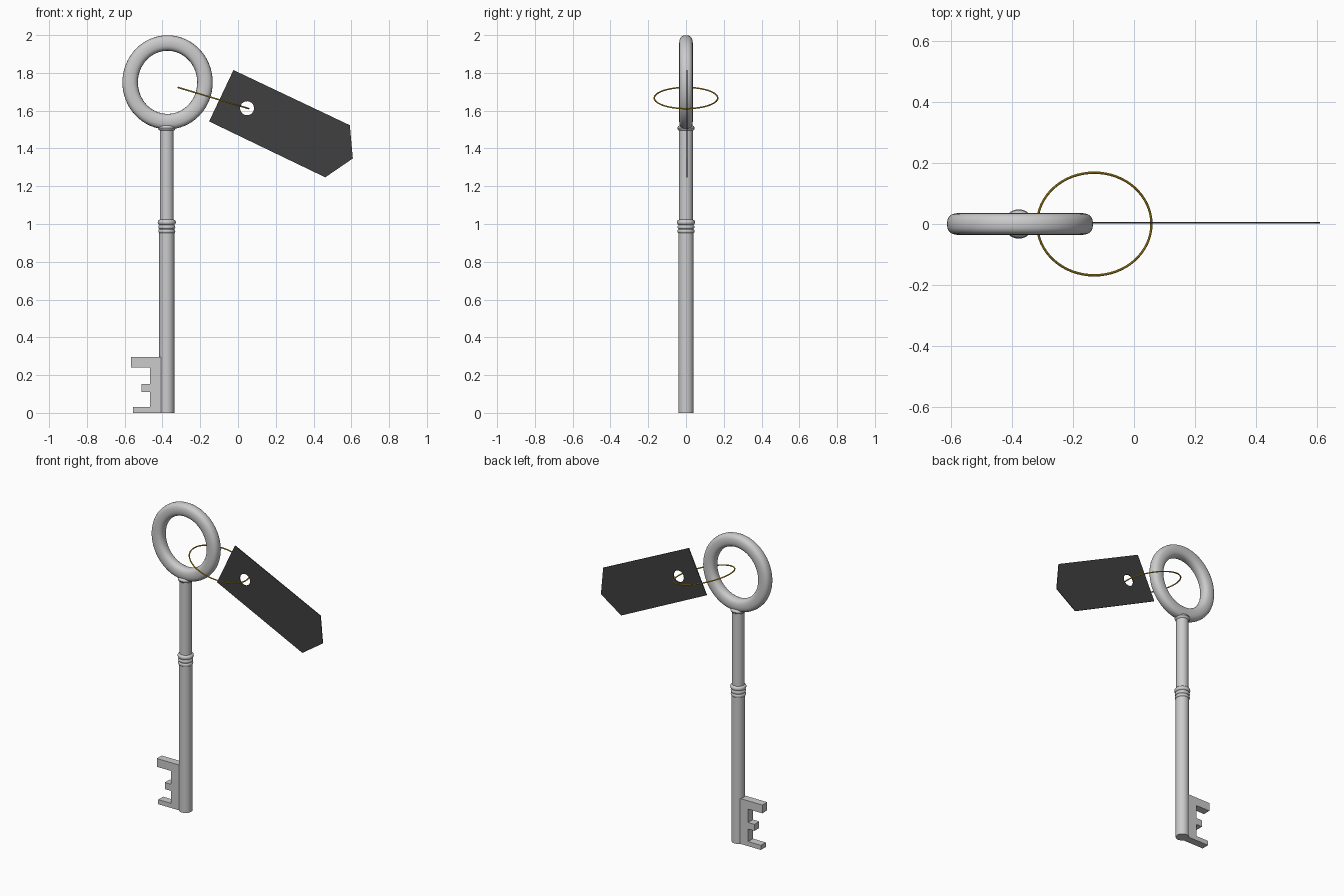
import bpy, bmesh, math
from mathutils import Vector

if "Cube" in bpy.data.objects:
    bpy.data.objects.remove(bpy.data.objects["Cube"])

KX = -0.377  # key shaft axis


def finish(name, bm, color=None, smooth=True):
    bmesh.ops.recalc_face_normals(bm, faces=bm.faces)
    me = bpy.data.meshes.new(name)
    bm.to_mesh(me)
    bm.free()
    ob = bpy.data.objects.new(name, me)
    bpy.context.collection.objects.link(ob)
    if color:
        mat = bpy.data.materials.new(name + "_colour")
        mat.diffuse_color = (*color, 1)
        mat.use_nodes = True
        mat.node_tree.nodes["Principled BSDF"].inputs["Base Color"].default_value = mat.diffuse_color
        me.materials.append(mat)
    if smooth:
        bpy.ops.object.select_all(action='DESELECT')
        ob.select_set(True)
        bpy.context.view_layer.objects.active = ob
        bpy.ops.object.shade_smooth_by_angle(angle=math.radians(35))
    return ob


def skin(bm, rings, closed):
    """Bridge successive vertex rings with quads."""
    rows = [[bm.verts.new(p) for p in r] for r in rings]
    n = len(rows[0])
    for i in range(len(rows) if closed else len(rows) - 1):
        a, b = rows[i], rows[(i + 1) % len(rows)]
        for j in range(n):
            bm.faces.new((a[j], a[(j + 1) % n], b[(j + 1) % n], b[j]))
    if not closed:
        bm.faces.new(rows[0])
        bm.faces.new(rows[-1])


def torus(name, centre, u, v, section, steps, color=None):
    """Sweep (radial, axial) section points round the ellipse of half axes u, v."""
    axis = u.cross(v).normalized()
    rings = []
    for i in range(steps):
        t = 2 * math.pi * i / steps
        d = u * math.cos(t) + v * math.sin(t)
        out = d.normalized()
        rings.append([centre + d + out * r + axis * h for r, h in section])
    bm = bmesh.new()
    skin(bm, rings, True)
    return finish(name, bm, color)


def oval(rx, ry, n, power=1.0):
    pts = []
    for i in range(n):
        c, s = math.cos(2 * math.pi * i / n), math.sin(2 * math.pi * i / n)
        pts.append((rx * math.copysign(abs(c) ** power, c),
                    ry * math.copysign(abs(s) ** power, s)))
    return pts


def prism(name, outline, y0, y1, color=None):
    """Extrude an x-z outline along y."""
    bm = bmesh.new()
    skin(bm, [[(x, y, z) for x, z in outline] for y in (y0, y1)], False)
    return finish(name, bm, color, smooth=False)


# Bow: thick, slightly oval ring
torus("key_bow", Vector((-0.373, 0, 1.75)), Vector((0.198, 0, 0)),
      Vector((0, 0, 0.208)), oval(0.041, 0.036, 20, 0.8), 64)

# Shaft: lathed profile with a triple collar and a neck bead
profile = [(0.040, 0), (0.040, 0.952)]
for z0, z1, r in ((0.952, 0.972, 0.045), (0.974, 0.994, 0.045), (0.996, 1.022, 0.048)):
    profile += [(0.039, z0)]
    for k in range(1, 6):
        a = math.pi * k / 6
        profile.append((0.039 + (r - 0.039) * math.sin(a), z0 + (z1 - z0) * (1 - math.cos(a)) / 2))
    profile += [(0.039, z1)]
profile += [(0.0365, 1.024), (0.0365, 1.494), (0.043, 1.499), (0.046, 1.507),
            (0.043, 1.516), (0.036, 1.522)]
bm = bmesh.new()
skin(bm, [[(KX + x, y, z) for x, y in oval(r, r, 32)] for r, z in profile], False)
finish("key_shaft", bm)

# Bit: web with three teeth
prism("key_bit", [(-0.385, 0), (-0.557, 0), (-0.557, 0.03), (-0.465, 0.03),
                  (-0.465, 0.111), (-0.51, 0.111), (-0.51, 0.154), (-0.465, 0.154),
                  (-0.465, 0.241), (-0.567, 0.241), (-0.567, 0.295), (-0.385, 0.295)],
      -0.025, 0.025)

# Thin wire ring linking key and tag
torus("wire_ring", Vector((-0.13, 0, 1.667)), Vector((0.187, 0, -0.056)),
      Vector((0, 0.168, 0)), oval(0.004, 0.004, 8), 64, (0.6, 0.38, 0.02))

# Tag: pointed plate with a round hole
tag = prism("tag", [(-0.024, 1.815), (0.592, 1.523), (0.608, 1.347),
                    (0.462, 1.247), (-0.153, 1.543)], 0.002, 0.007, (0.05, 0.05, 0.05))
hole = prism("tag_hole_cutter", [(0.048 + x, 1.613 + z) for x, z in oval(0.037, 0.037, 32)],
             -0.05, 0.05)
hole.hide_render = True
hole.hide_viewport = True
cut = tag.modifiers.new("hole", 'BOOLEAN')
cut.operation = 'DIFFERENCE'
cut.solver = 'EXACT'
cut.object = hole
